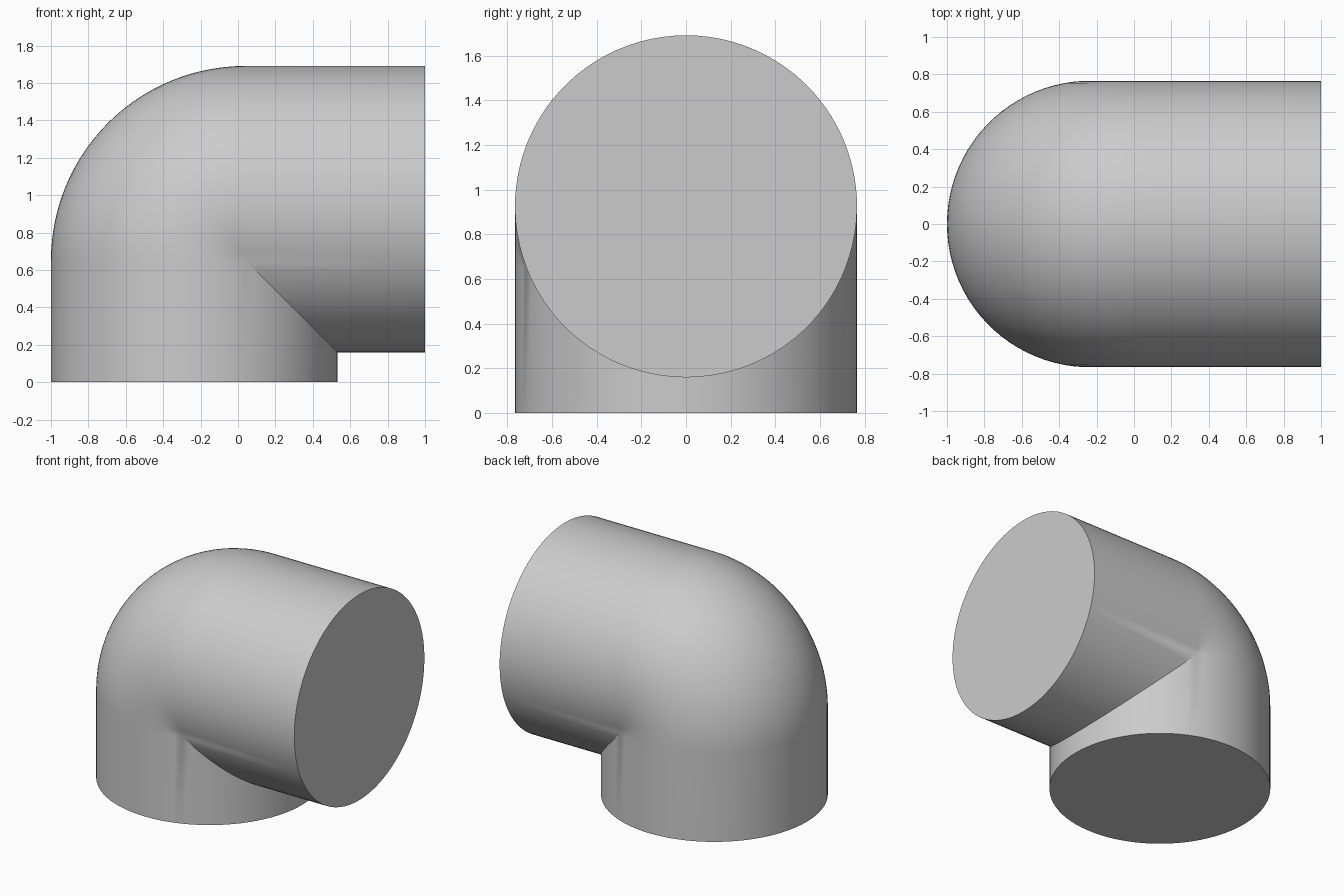
import bpy, bmesh
from math import sin, cos, pi, acos, radians

cube = bpy.data.objects.get("Cube")
if cube:
    bpy.data.objects.remove(cube, do_unlink=True)

RADIUS = 0.766       # pipe radius
BEND = 0.274         # centreline bend radius, tighter than the pipe
PIVOT_X, PIVOT_Z = 0.04, 0.651
END_X = 1.0
ARC_STEPS = 32

grey = bpy.data.materials.new("light grey")
grey.use_nodes = True
colour = (0.6, 0.6, 0.6, 1)
grey.diffuse_color = colour
grey.node_tree.nodes["Principled BSDF"].inputs["Base Color"].default_value = colour

# Section angles, with vertices exactly where the pipe wall meets the pivot
crease = acos(BEND / RADIUS)
inner, outer = 32, 56
angles = [-crease + 2 * crease * i / inner for i in range(inner)]
angles += [crease + (2 * pi - 2 * crease) * i / outer for i in range(outer)]


def wall_line(bm, a):
    """One line along the pipe wall: up, round the bend, then out sideways."""
    reach = BEND - RADIUS * cos(a)      # distance from pivot, negative past the mitre
    y = RADIUS * sin(a)
    past = min(reach, 0)
    bend = max(reach, 0)
    line = [(PIVOT_X - reach, y, 0)]
    for i in range(ARC_STEPS + 1):
        t = pi / 2 * i / ARC_STEPS
        line.append((PIVOT_X - past - bend * cos(t), y,
                     PIVOT_Z + past + bend * sin(t)))
    line.append((END_X, y, PIVOT_Z + reach))
    return [bm.verts.new(p) for p in line]


# Pipe wall with a mitred inside corner, closed at both ends
bm = bmesh.new()
lines = [wall_line(bm, a) for a in angles]
for k, cur in enumerate(lines):
    nxt = lines[(k + 1) % len(lines)]
    for j in range(len(cur) - 1):
        bm.faces.new((cur[j], nxt[j], nxt[j + 1], cur[j + 1]))
bm.faces.new([line[0] for line in lines])
bm.faces.new([line[-1] for line in lines])
bmesh.ops.remove_doubles(bm, verts=bm.verts, dist=0.0001)
bmesh.ops.recalc_face_normals(bm, faces=bm.faces)

mesh = bpy.data.meshes.new("pipe_elbow")
bm.to_mesh(mesh)
bm.free()
mesh.materials.append(grey)
elbow = bpy.data.objects.new("pipe_elbow", mesh)
bpy.context.collection.objects.link(elbow)

bpy.ops.object.select_all(action='DESELECT')
elbow.select_set(True)
bpy.context.view_layer.objects.active = elbow
bpy.ops.object.shade_smooth_by_angle(angle=radians(30))
